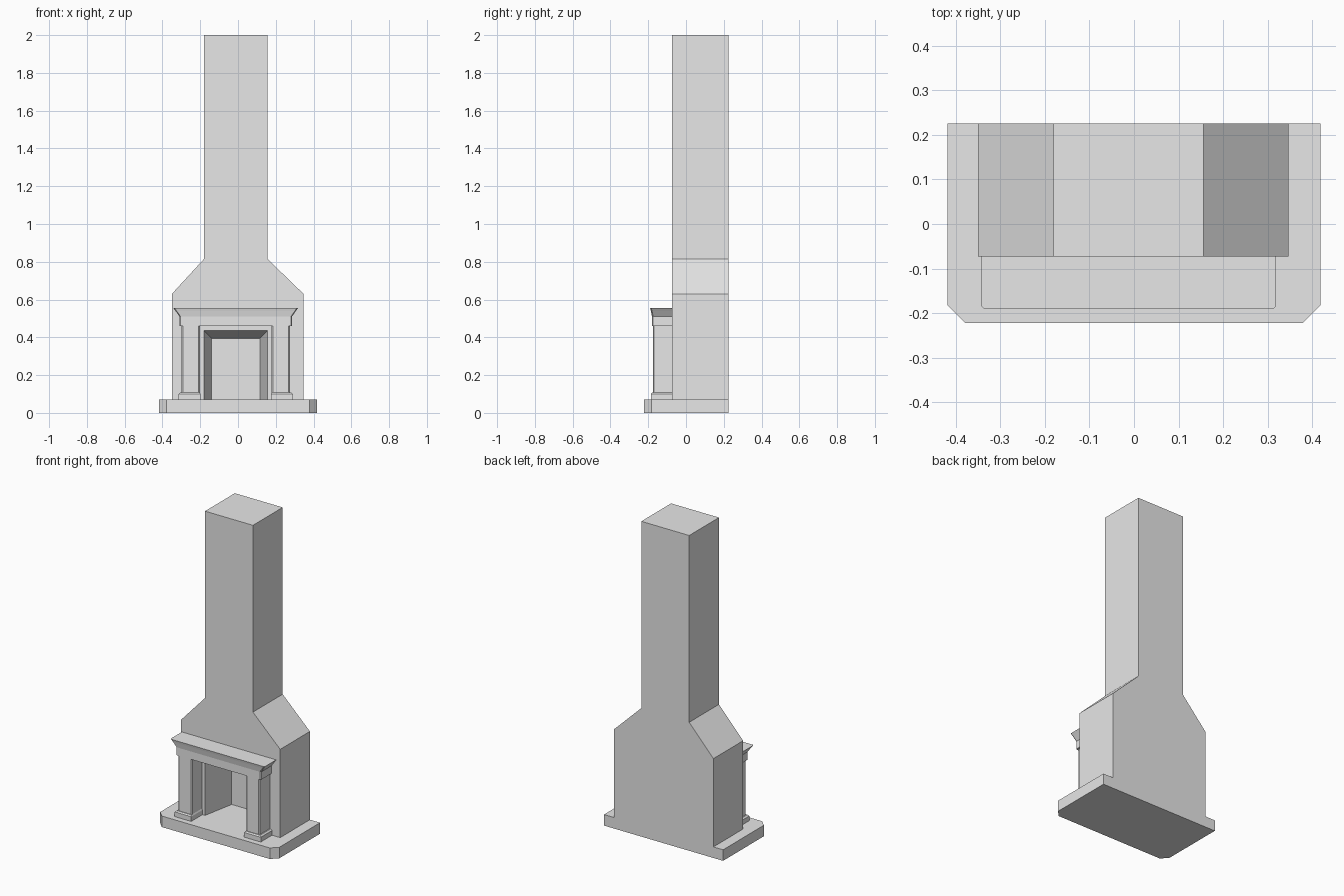
import bpy
import bmesh

cube = bpy.data.objects.get("Cube")
if cube:
    bpy.data.objects.remove(cube, do_unlink=True)

GREY = (0.8, 0.8, 0.8, 1)
stone = bpy.data.materials.new("grey_stone")
stone.use_nodes = True
stone.diffuse_color = GREY
stone.node_tree.nodes["Principled BSDF"].inputs["Base Color"].default_value = GREY

BACK, FACE = 0.225, -0.073   # rear and front planes of the chimney breast
FLOOR = 0.07                 # top of the hearth
MID = -0.012                 # centre line of flue, opening and mantel


def loft(name, rings):
    """Join equal rings of points with flat faces and cap both ends."""
    bm = bmesh.new()
    loops = [[bm.verts.new(p) for p in ring] for ring in rings]
    bm.faces.new(loops[0])
    bm.faces.new(loops[-1])
    for a, b in zip(loops, loops[1:]):
        for i in range(len(a)):
            j = (i + 1) % len(a)
            bm.faces.new((a[i], a[j], b[j], b[i]))
    bmesh.ops.recalc_face_normals(bm, faces=bm.faces)
    mesh = bpy.data.meshes.new(name)
    bm.to_mesh(mesh)
    bm.free()
    mesh.materials.append(stone)
    obj = bpy.data.objects.new(name, mesh)
    bpy.context.collection.objects.link(obj)
    return obj


def slab(x0, x1, y0, y1, z, cut=0):
    """Horizontal outline with optional clipped front corners."""
    if not cut:
        return [(x0, y0, z), (x1, y0, z), (x1, y1, z), (x0, y1, z)]
    return [(x0 + cut, y0, z), (x1 - cut, y0, z), (x1, y0 + cut, z),
            (x1, y1, z), (x0, y1, z), (x0, y0 + cut, z)]


# Hearth slab with clipped front corners
loft("hearth", [slab(-0.418, 0.418, -0.222, BACK, z, 0.039) for z in (0, FLOOR)])

# Chimney breast with sloping shoulders
flue = (MID - 0.168, MID + 0.168, FACE, BACK)
wide = (-0.35, 0.347, FACE, BACK)
breast = loft("chimney_breast", [slab(*wide, FLOOR), slab(*wide, 0.63),
                                 slab(*flue, 0.815), slab(*flue, 1.0)])
loft("chimney_stack", [slab(*flue, 1.0), slab(*flue, 2.0)])


# Firebox, narrowing towards the back
def opening(y, half, top):
    return [(MID - half, y, 0.03), (MID + half, y, 0.03),
            (MID + half, y, top), (MID - half, y, top)]


cutter = loft("firebox_cutter", [opening(FACE - 0.021, 0.172, 0.439),
                                 opening(0.137, 0.128, 0.395)])
cutter.hide_render = True
mod = breast.modifiers.new("firebox", "BOOLEAN")
mod.operation = "DIFFERENCE"
mod.solver = "EXACT"
mod.object = cutter
bpy.context.view_layer.objects.active = breast
bpy.ops.object.modifier_apply(modifier=mod.name)
bpy.data.objects.remove(cutter, do_unlink=True)

# Mantel shelf: straight frieze below a flared moulding
profile = [(0.298, -0.18, 0.46), (0.298, -0.18, 0.51),
           (0.319, -0.186, 0.54), (0.331, -0.19, 0.556)]
loft("mantel", [slab(MID - w, MID + w, y, FACE, z, 0.006) for w, y, z in profile])

# Pillars and their plinths, mirrored about the centre line
for side, sign in (("left", 1), ("right", -1)):
    def block(inner, outer, front, z, cut):
        a, b = sorted((MID + sign * inner, MID + sign * outer))
        return slab(a, b, front, FACE, z, cut)

    loft(side + "_pillar", [block(0.19, 0.286, -0.175, z, 0.006)
                            for z in (0.105, 0.46)])
    loft(side + "_plinth", [block(0.186, 0.302, -0.186, FLOOR, 0),
                            block(0.186, 0.302, -0.186, 0.1, 0),
                            block(0.19, 0.293, -0.18, 0.108, 0)])
